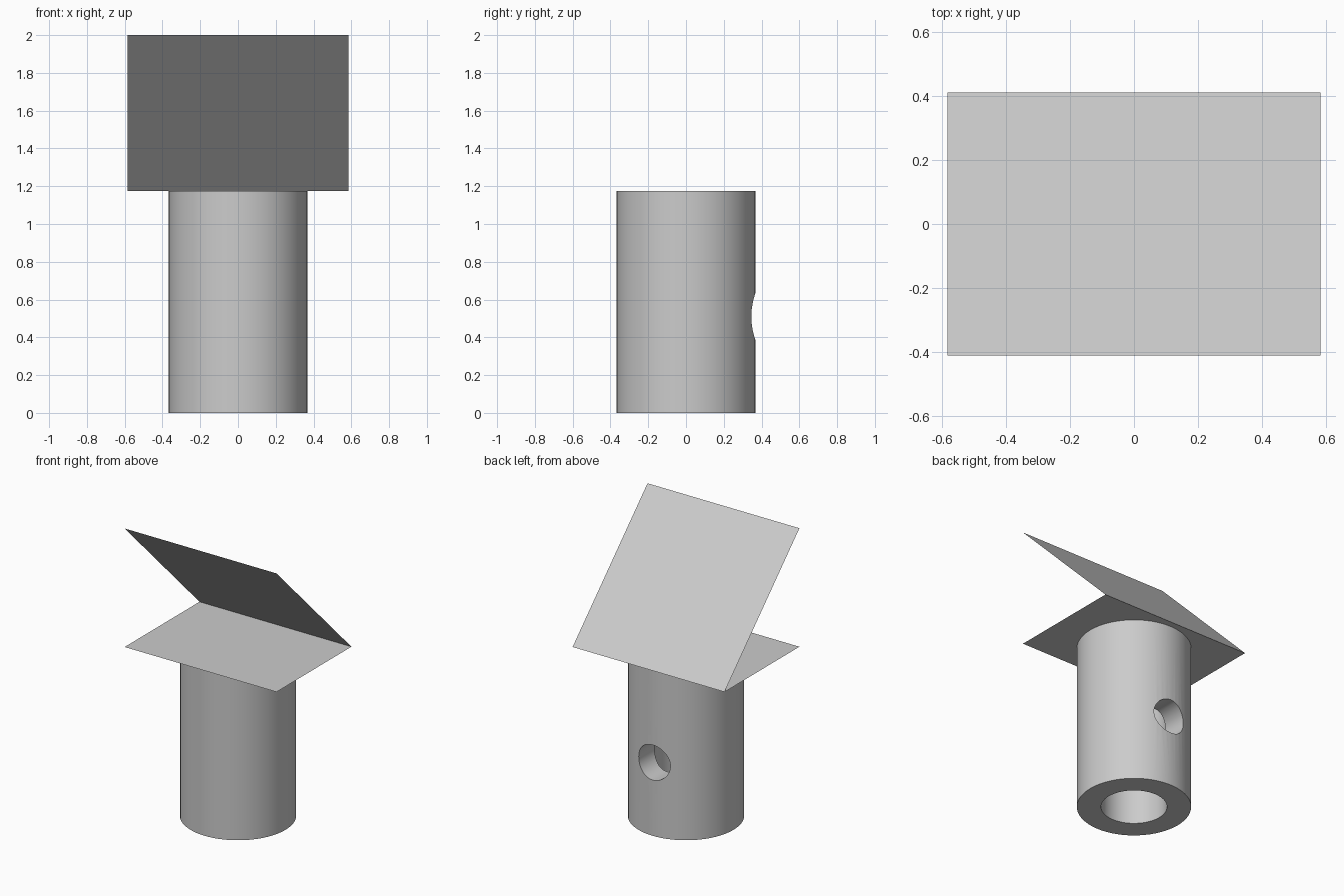
import bpy
import bmesh
from math import radians

if "Cube" in bpy.data.objects:
    bpy.data.objects.remove(bpy.data.objects["Cube"], do_unlink=True)

POST_TOP = 1.175
HALF_X, HALF_Y = 0.585, 0.412

grey = bpy.data.materials.new("plain grey")
grey.use_nodes = True
grey.diffuse_color = (0.6, 0.6, 0.6, 1)
grey.node_tree.nodes["Principled BSDF"].inputs["Base Color"].default_value = (0.6, 0.6, 0.6, 1)


def cylinder(name, radius, depth, location, rotation=(0, 0, 0), sides=64):
    bpy.ops.mesh.primitive_cylinder_add(vertices=sides, radius=radius, depth=depth,
                                        location=location, rotation=rotation)
    obj = bpy.context.object
    obj.name = name
    obj.data.materials.append(grey)
    return obj


def cut(target, cutter):
    mod = target.modifiers.new("cut", "BOOLEAN")
    mod.operation = "DIFFERENCE"
    mod.solver = "EXACT"
    mod.object = cutter
    bpy.context.view_layer.objects.active = target
    bpy.ops.object.modifier_apply(modifier=mod.name)
    bpy.data.objects.remove(cutter, do_unlink=True)


def sheet(name, front_z, back_z):
    bm = bmesh.new()
    corners = [(-HALF_X, -HALF_Y, front_z), (HALF_X, -HALF_Y, front_z),
               (HALF_X, HALF_Y, back_z), (-HALF_X, HALF_Y, back_z)]
    bm.faces.new([bm.verts.new(c) for c in corners])
    mesh = bpy.data.meshes.new(name)
    bm.to_mesh(mesh)
    bm.free()
    mesh.materials.append(grey)
    obj = bpy.data.objects.new(name, mesh)
    bpy.context.collection.objects.link(obj)


# Hollow post with a round hole through the back wall
post = cylinder("hollow_post", 0.367, POST_TOP, (0, 0, POST_TOP / 2))
cut(post, cylinder("bore_cutter", 0.212, 2 * POST_TOP, (0, 0, POST_TOP / 2)))
cut(post, cylinder("hole_cutter", 0.122, 0.5, (0, 0.3, 0.51), (radians(90), 0, 0)))
bpy.ops.object.select_all(action="DESELECT")
post.select_set(True)
bpy.context.view_layer.objects.active = post
bpy.ops.object.shade_smooth_by_angle(angle=radians(30))

# Flat plate on the post and the sheet hinged up from its back edge
sheet("base_plate", POST_TOP, POST_TOP)
sheet("sloping_sheet", 2.0, POST_TOP)
